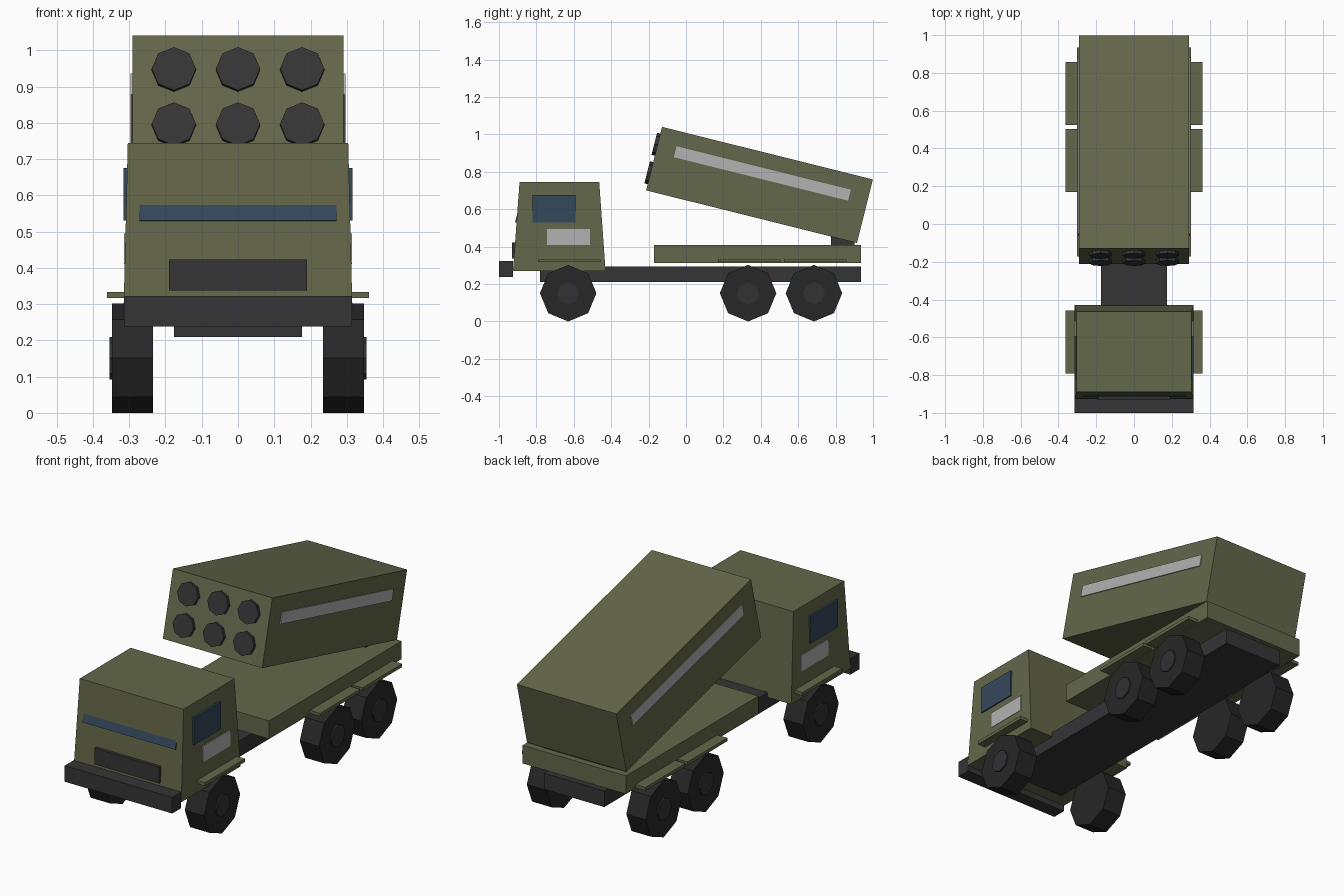
import bpy, bmesh, math
from mathutils import Matrix, Vector

if "Cube" in bpy.data.objects:
    bpy.data.objects.remove(bpy.data.objects["Cube"])


def mat(name, rgb):
    m = bpy.data.materials.new(name)
    m.diffuse_color = (*rgb, 1)
    m.use_nodes = True
    m.node_tree.nodes["Principled BSDF"].inputs["Base Color"].default_value = m.diffuse_color
    return m


OLIVE = mat("olive", (0.127, 0.138, 0.069))
DARK = mat("dark_metal", (0.035, 0.035, 0.037))
TYRE = mat("tyre", (0.02, 0.02, 0.021))
HUB = mat("hub", (0.032, 0.032, 0.034))
GLASS = mat("glass", (0.034, 0.065, 0.105))
PALE = mat("pale_grey", (0.45, 0.45, 0.45))


def finish(name, bm, material, matrix):
    bm.transform(matrix)
    bmesh.ops.recalc_face_normals(bm, faces=bm.faces)
    me = bpy.data.meshes.new(name)
    bm.to_mesh(me)
    bm.free()
    me.materials.append(material)
    ob = bpy.data.objects.new(name, me)
    bpy.context.collection.objects.link(ob)
    return ob


def box(name, x, y, z, material, matrix=Matrix()):
    """Box from (min, max) ranges, then placed by matrix."""
    bm = bmesh.new()
    bmesh.ops.create_cube(bm, size=1)
    for v in bm.verts:
        v.co = [r[0] + (c + 0.5) * (r[1] - r[0]) for c, r in zip(v.co, (x, y, z))]
    return finish(name, bm, material, matrix)


def cylinder(name, radius, depth, center, axis_turn, material, matrix=Matrix()):
    """Eight-sided cylinder."""
    bm = bmesh.new()
    bmesh.ops.create_cone(bm, cap_ends=True, segments=8, radius1=radius,
                          radius2=radius, depth=depth)
    return finish(name, bm, material, matrix @ Matrix.Translation(center) @ axis_turn)


def span(side, a, b):
    return tuple(sorted((side * a, side * b)))


TURN_X = Matrix.Rotation(math.pi / 2, 4, 'Y')   # axle along x
TURN_Y = Matrix.Rotation(math.pi / 2, 4, 'X')   # tube along y
SIDES = (("right", 1), ("left", -1))

# Chassis, bumper and load deck
box("chassis", (-0.176, 0.176), (-0.78, 0.935), (0.21, 0.295), DARK)
box("bumper", (-0.315, 0.315), (-1.0, -0.925), (0.238, 0.323), DARK)
box("deck", (-0.303, 0.303), (-0.172, 0.935), (0.313, 0.409), OLIVE)

# Cab, narrowing towards the roof
cab = box("cab", (-0.316, 0.316), (-0.925, -0.43), (0.27, 0.745), OLIVE)
for v in cab.data.vertices:
    if v.co.z > 0.5:
        v.co.x *= 0.304 / 0.316
        v.co.y = -0.89 if v.co.y < -0.7 else -0.464

# Cab front: grille and leaning windscreen strip
box("grille", (-0.19, 0.19), (-0.931, -0.90), (0.337, 0.423), DARK)
box("windscreen", (-0.272, 0.272), (0, 0.02), (0, 0.1), GLASS,
    Matrix.Translation((0, -0.914, 0.531)) @ Matrix.Rotation(math.radians(-15), 4, 'X'))

# Door windows and panels, wheels, fenders
for label, s in SIDES:
    box(f"{label}_door_window", span(s, 0.295, 0.316), (-0.82, -0.592), (0.53, 0.675), GLASS)
    box(f"{label}_door_panel", span(s, 0.300, 0.3145), (-0.743, -0.513), (0.41, 0.495), PALE)
    for pos, wy, fy in (("front", -0.63, -0.625), ("middle", 0.332, 0.337),
                        ("rear", 0.684, 0.69)):
        cylinder(f"{label}_{pos}_tyre", 0.151, 0.113, (s * 0.2915, wy, 0.151), TURN_X, TYRE)
        cylinder(f"{label}_{pos}_hub", 0.059, 0.06, (s * 0.325, wy, 0.151), TURN_X, HUB)
        box(f"{label}_{pos}_fender", span(s, 0.22, 0.362), (fy - 0.167, fy + 0.167),
            (0.317, 0.334), OLIVE)

# Raised launcher pod, hinged at the rear
POD = Matrix.Translation((0, 0.393, 0.73)) @ Matrix.Rotation(math.radians(-14), 4, 'X')
box("pod_hinge", (-0.205, 0.205), (0.775, 0.90), (0.40, 0.49), DARK)
box("launcher_pod", (-0.291, 0.291), (-0.581, 0.581), (-0.175, 0.175), OLIVE, POD)
for label, s in SIDES:
    box(f"{label}_pod_stripe", span(s, 0.28, 0.296), (-0.48, 0.48), (0.033, 0.093), PALE, POD)

# Tube mouths: two rows of three
for row, z in (("upper", 0.077), ("lower", -0.08)):
    for col, x in (("left", -0.177), ("centre", 0), ("right", 0.177)):
        cylinder(f"{row}_{col}_tube_mouth", 0.061, 0.04, (x, -0.579, z), TURN_Y, DARK, POD)
